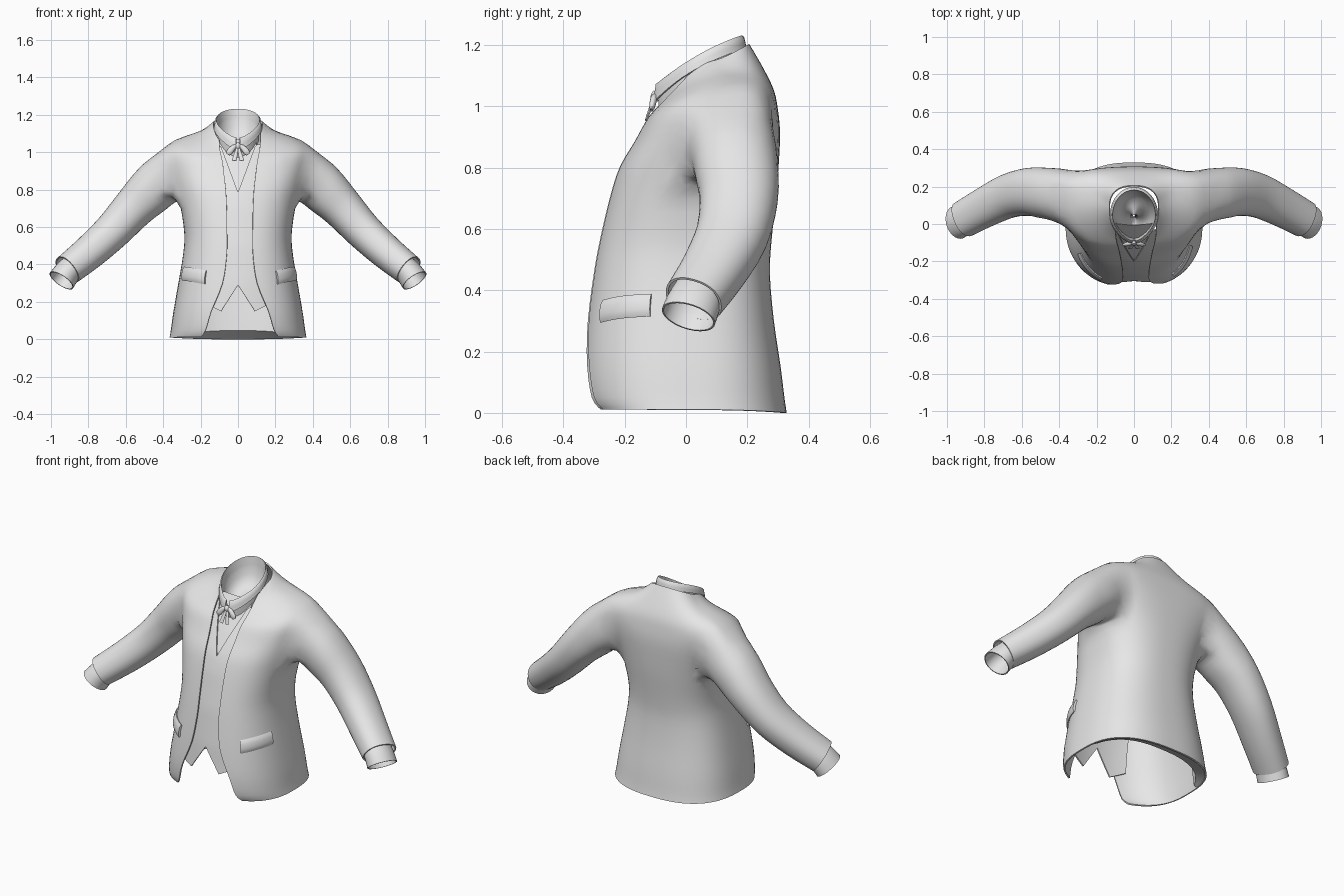
import bpy, bmesh, math
from mathutils import Vector

if "Cube" in bpy.data.objects:
    bpy.data.objects.remove(bpy.data.objects["Cube"])

cloth = bpy.data.materials.new("grey_cloth")
cloth.diffuse_color = (0.8, 0.8, 0.8, 1)
cloth.use_nodes = True
cloth.node_tree.nodes["Principled BSDF"].inputs["Base Color"].default_value = cloth.diffuse_color


def finish(name, bm, thick=0.0, angle=50):
    bmesh.ops.recalc_face_normals(bm, faces=bm.faces)
    mesh = bpy.data.meshes.new(name)
    bm.to_mesh(mesh)
    bm.free()
    mesh.materials.append(cloth)
    ob = bpy.data.objects.new(name, mesh)
    bpy.context.collection.objects.link(ob)
    bpy.ops.object.select_all(action='DESELECT')
    ob.select_set(True)
    bpy.context.view_layer.objects.active = ob
    if thick:
        mod = ob.modifiers.new("thickness", 'SOLIDIFY')
        mod.thickness, mod.offset = thick, 0
        bpy.ops.object.modifier_apply(modifier=mod.name)
    bpy.ops.object.shade_smooth_by_angle(angle=math.radians(angle))
    return ob


def skin(bm, rows, closed=False, skip=None):
    """Add faces between point rows, leaving out those where skip(row, column)."""
    vs = [[bm.verts.new(p) for p in row] for row in rows]
    n = len(rows[0])
    for k, (r, q) in enumerate(zip(vs, vs[1:])):
        for i in range(n if closed else n - 1):
            if not (skip and skip(k, i)):
                j = (i + 1) % n
                bm.faces.new((r[i], r[j], q[j], q[i]))
    return vs


def loft(name, rows, closed=False, cap=False, thick=0.0):
    bm = bmesh.new()
    vs = skin(bm, rows, closed)
    if cap:
        bm.faces.new(vs[0])
        bm.faces.new(vs[-1])
    return finish(name, bm, thick)


def smooth_rows(keys, steps):
    """Catmull-Rom interpolation of tuples."""
    out = []
    for i in range(len(keys) - 1):
        p0, p1 = keys[max(i - 1, 0)], keys[i]
        p2, p3 = keys[i + 1], keys[min(i + 2, len(keys) - 1)]
        for k in range(steps):
            t = k / steps
            out.append(tuple(0.5 * (2 * b + (c - a) * t + (2 * a - 5 * b + 4 * c - d) * t * t
                                    + (3 * b - a - 3 * c + d) * t ** 3)
                             for a, b, c, d in zip(p0, p1, p2, p3)))
    return out + [tuple(keys[-1])]


def lerp_table(table, z):
    for a, b in zip(table, table[1:]):
        if z <= b[0]:
            t = max(0, (z - a[0]) / (b[0] - a[0]))
            return [p + (q - p) * t for p, q in zip(a, b)]
    return list(table[-1])


def spow(v, p):
    return math.copysign(abs(v) ** p, v)


def tube_rows(keys, sides=12, steps=3, square=1.0):
    """Keys are x, y, z, depth radius, height radius."""
    pts = smooth_rows(keys, steps)
    rows = []
    for i, (x, y, z, ru, rv) in enumerate(pts):
        a, b = pts[max(i - 1, 0)], pts[min(i + 1, len(pts) - 1)]
        t = (Vector(b[:3]) - Vector(a[:3])).normalized()
        u = Vector((0, 1, 0))
        u = (u - t * u.dot(t)).normalized()
        v = t.cross(u)
        rows.append([Vector((x, y, z)) + u * ru * spow(math.cos(k * math.tau / sides), square)
                     + v * rv * spow(math.sin(k * math.tau / sides), square)
                     for k in range(sides)])
    return rows


# Jacket rings: side z, front edge x, half width, side y, front y, front z, back y, back z
RINGS = smooth_rows([
    (.010, .205, .362, .00, -.305, .015, .325, .000),
    (.050, .180, .355, .00, -.326, .050, .318, .045),
    (.150, .150, .341, .00, -.334, .150, .305, .150),
    (.300, .090, .315, .00, -.321, .300, .283, .300),
    (.450, .068, .290, .00, -.300, .450, .270, .450),
    (.560, .066, .283, .01, -.280, .560, .275, .560),
    (.700, .068, .302, .03, -.247, .700, .290, .700),
    (.800, .073, .330, .06, -.215, .800, .298, .800),
    (.920, .082, .368, .12, -.168, .880, .303, .910),
    (1.025, .090, .390, .16, -.132, .945, .296, .990),
    (1.075, .097, .300, .16, -.112, .975, .282, 1.055),
    (1.110, .104, .200, .13, -.090, 1.00, .245, 1.130),
    (1.147, .108, .130, .09, -.070, 1.025, .203, 1.202)], 3)


def body(ring, th, off=0.0):
    zs, _, a, ys, yf, zf, yb, zb = ring
    s, c = math.sin(th), math.cos(th)
    x = spow(s, .8) * (a + off)
    neck = min(1, max(0, (zs - 1.04) / .1))
    back_power = .72 - .18 * min(1, max(0, (zs - .6) / .35)) + .28 * neck
    ye, ze, p = (yf - off, zf, .8) if c > 0 else (yb + off, zb, back_power)
    return (x, ys + (ye - ys) * abs(c) ** p, zs + (ze - zs) * abs(c) ** (2 - .9 * neck))


# Jacket with armholes joined to sleeves, open down the front
COLS = 64
rows, angles = [], []
for ring in RINGS:
    right, left = [math.asin(min(1, (ring[1] + d) / ring[2]) ** 1.25) for d in (.012, -.008)]
    end = math.tau - left
    angles.append([right + (end - right) * i / COLS for i in range(COLS + 1)])
    rows.append([body(ring, th) for th in angles[-1]])


def in_armhole(k, i):
    turn = math.degrees(angles[24][i] + angles[24][i + 1]) / 2
    return .72 < RINGS[k][0] < 1.0 and 68 < min(turn, 360 - turn) < 134


bm = bmesh.new()
skin(bm, rows, skip=in_armhole)
for v in [v for v in bm.verts if not v.link_faces]:
    bm.verts.remove(v)
for side in (1, -1):
    hole = [e for e in bm.edges if e.is_boundary and all(
        v.co.x * side > .22 and .70 < v.co.z < 1.06 for v in e.verts)]
    sleeve = skin(bm, tube_rows([(k[0] * side,) + k[1:] for k in (
        (.405, .157, .850, .138, .130), (.47, .165, .79, .133, .124),
        (.56, .172, .70, .124, .108), (.67, .150, .58, .114, .096),
        (.795, .09, .465, .103, .088), (.913, .025, .37, .095, .080))],
        44, 3, .9), closed=True)
    start = set(sleeve[0])
    rim = [e for e in bm.edges if e.is_boundary and all(v in start for v in e.verts)]
    bmesh.ops.bridge_loops(bm, edges=hole + rim)
# Soften the shoulder joins
near = [v for v in bm.verts if .25 < abs(v.co.x) < .50 and .71 < v.co.z < 1.06
        and not v.is_boundary]
for _ in range(4):
    bmesh.ops.smooth_vert(bm, verts=near, factor=.5,
                          use_axis_x=True, use_axis_y=True, use_axis_z=True)
finish("jacket", bm, .008, 60)

# Hem facing, turned inward under the back
rows = []
for z, depth in ((0, 0), (.052, .085), (.15, .06), (.30, .012)):
    row = []
    for i in range(31):
        th = math.radians(100 + 160 * i / 30)
        back = max(0, -math.cos(th))
        lift = z if z != .052 else .012 + .040 * back
        row.append(body(lerp_table(RINGS, lift), th, -.005 - depth * back))
    rows.append(row)
loft("hem_facing", rows)

# Shirt cuffs and pocket flaps
for side, label, first, last in ((1, "right", 36, 74), (-1, "left", 28, 66)):
    loft(label + "_cuff", tube_rows([(k[0] * side,) + k[1:] for k in (
        (.87, .045, .400, .080, .064), (.912, .025, .358, .086, .068),
        (.944, .008, .314, .088, .072))], 28), True, thick=.006)
    flap = []
    for j in range(7):
        row = []
        for i in range(13):
            th = math.radians(first + (last - first) * i / 12)
            z = .296 + .0115 * j + .020 * i / 12 + .004 * math.sin(math.pi * i / 12)
            off = .004 + .008 * math.sin(math.pi * j / 6) ** .5
            row.append(body(lerp_table(RINGS, z), th * side, off))
        flap.append(row)
    loft(label + "_pocket_flap", flap, thick=.012)

# Front profile followed by waistcoat and shirt
FRONT = [(0, -.30), (.15, -.333), (.3, -.320), (.5, -.291), (.7, -.246),
         (.8, -.213), (.9, -.155), (1.0, -.09), (1.08, -.03)]


def panel(name, half, cols, bottom, top, off, thick):
    rows = []
    for j in range(19):
        row = []
        for i in range(cols + 1):
            x = half * (2 * i / cols - 1)
            z = bottom(abs(x)) + (top(abs(x)) - bottom(abs(x))) * j / 18
            row.append((x, lerp_table(FRONT, z)[1] + .8 * x * x + off, z))
        rows.append(row)
    loft(name, rows, thick=thick)


panel("waistcoat", .18, 24,
      lambda x: .29 - 1.55 * x if x < .09 else .15 + .5 * (x - .09),
      lambda x: min(1.04, .785 + 2.7 * x), .020, .008)
panel("shirt_front", .10, 12, lambda x: .70, lambda x: 1.07, .034, .004)


# Shirt collar: egg-shaped, inner stand, top fold and outer fall with front points
def collar_point(th, scale, drop, point=0):
    s, c = math.sin(th), math.cos(th)
    y = .045 - .138 * c
    z = 1.075 + (y + .093) * .56 + .016 * s * s
    taper = 1 - .30 * max(0, c) ** 2
    return (.116 * s * scale * taper, .045 - .138 * c * scale,
            z - drop - point * max(0, c) ** 2)


rows = []
for scale, drop, point in ((.94, .10, 0), (.98, .04, 0), (1.0, 0, 0),
                           (1.03, .004, 0), (1.06, .022, .012), (1.09, .040, .022)):
    rows.append([collar_point(.12 + (math.tau - .24) * i / 40, scale, drop, point)
                 for i in range(41)])
loft("shirt_collar", rows, thick=.006)

# Shirt inside the neck
loft("shirt_neck_lining",
     [[collar_point(math.tau * i / 32, sc, dr) for i in range(32)]
      for sc, dr in ((.95, .05), (.90, .10), (.72, .15), (.40, .18), (.04, .19))], True)

# Neck bow: knot, drooping loops and tails
loft("bow_knot", tube_rows([(0, -.098, 1.015, .008, .008), (0, -.102, 1.032, .014, .016),
                            (0, -.098, 1.05, .008, .008)]), True, True)
for side, label in ((1, "right"), (-1, "left")):
    loft(label + "_bow_loop", tube_rows([
        (0, -.098, 1.035, .006, .006), (side * .022, -.104, 1.028, .011, .013),
        (side * .045, -.110, 1.002, .010, .017), (side * .054, -.112, .988, .004, .010)]),
        True, True)
    loft(label + "_bow_tail", tube_rows([
        (side * .003, -.104, 1.025, .004, .006), (side * .012, -.118, .99, .005, .010),
        (side * .020, -.130, .955, .004, .012)]), True, True)
